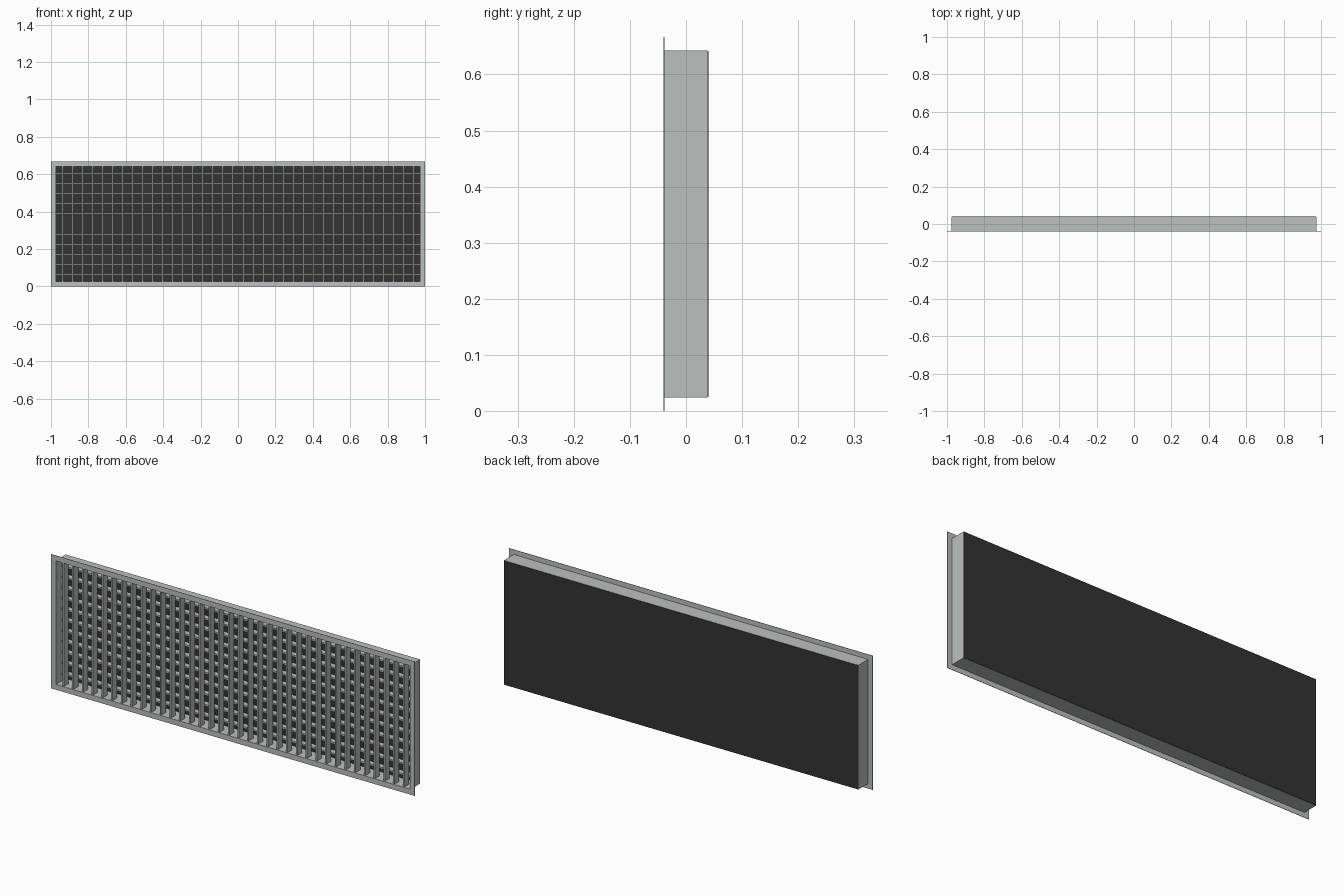
import bpy

if "Cube" in bpy.data.objects:
    bpy.data.objects.remove(bpy.data.objects["Cube"])

W, H = 1.0, 0.667            # flange half width, full height
MID = H / 2
DX, DZ = 0.975, 0.309        # duct half width, half height
PITCH = 0.0535


def material(name, rgb):
    m = bpy.data.materials.new(name)
    m.diffuse_color = (*rgb, 1)
    m.use_nodes = True
    m.node_tree.nodes["Principled BSDF"].inputs["Base Color"].default_value = m.diffuse_color
    return m


metal = material("light grey metal", (0.50, 0.53, 0.52))
dark = material("dark backing", (0.033, 0.033, 0.033))


def mesh_object(name, verts, faces, mat):
    me = bpy.data.meshes.new(name)
    me.from_pydata(verts, [], faces)
    me.materials.append(mat)
    ob = bpy.data.objects.new(name, me)
    bpy.context.collection.objects.link(ob)
    return ob


def box(name, x, y, z, mat):
    verts = [(a, b, c) for a in x for b in y for c in z]
    faces = [(0, 1, 3, 2), (4, 6, 7, 5), (0, 4, 5, 1),
             (2, 3, 7, 6), (0, 2, 6, 4), (1, 5, 7, 3)]
    return mesh_object(name, verts, faces, mat)


def ring(name, outer, inner, y, mat):
    """Rectangular frame extruded along y; outer and inner are half sizes."""
    verts = [(sx * hx, yy, MID + sz * hz)
             for yy in y for hx, hz in (outer, inner)
             for sx, sz in ((-1, -1), (1, -1), (1, 1), (-1, 1))]
    faces = []
    for i in range(4):
        j = (i + 1) % 4
        faces += [(i, j, j + 4, i + 4), (i + 8, i + 12, j + 12, j + 8),
                  (i, i + 8, j + 8, j), (i + 4, j + 4, j + 12, i + 12)]
    return mesh_object(name, verts, faces, mat)


# Front flange and the duct collar behind it
ring("flange", (W, MID), (DX - 0.002, DZ - 0.002), (-0.040, -0.038), metal)
ring("collar", (DX, DZ), (DX - 0.002, DZ - 0.002), (-0.038, 0.038), metal)

# Dark plate closing the back
box("back_plate", (-DX + 0.001, DX - 0.001), (0.037, 0.040),
    (MID - DZ + 0.001, MID + DZ - 0.001), dark)

# Vertical fins in front
for i in range(36):
    x = (i - 17.5) * PITCH
    box("vertical_fin", (x - 0.004, x + 0.004), (-0.036, 0.0),
        (MID - DZ + 0.001, MID + DZ - 0.001), metal)

# Horizontal bars behind the fins
for i in range(11):
    z = MID + (i - 5) * PITCH
    box("horizontal_bar", (-DX + 0.001, DX - 0.001), (0.001, 0.030),
        (z - 0.004, z + 0.004), metal)
